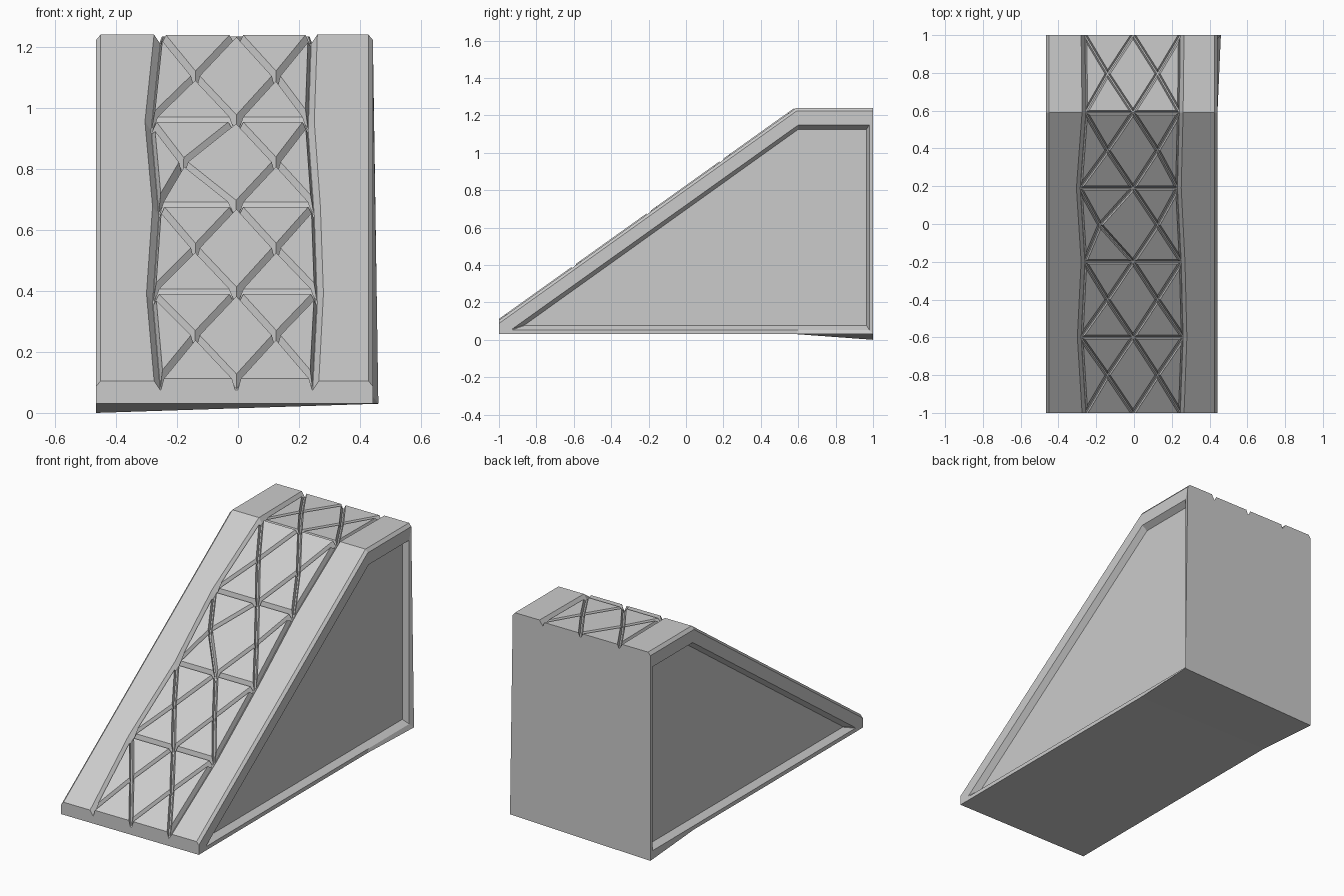
import bpy, bmesh
from mathutils import Vector

if "Cube" in bpy.data.objects:
    bpy.data.objects.remove(bpy.data.objects["Cube"])

STATIONS = [-1, -0.6, -0.2, 0.19, 0.59, 1]
LEFT = [-0.275, -0.30, -0.28, -0.305, -0.275, -0.28]     # wavy channel edges
RIGHT = [0.265, 0.28, 0.27, 0.25, 0.26, 0.265]
FLOOR = 0.03


def height(y):
    """Height of the rail top: slope, then flat platform."""
    return min(1.24, 0.105 + (y + 1) * 1.135 / 1.59)


def finish(bm, name):
    bmesh.ops.remove_doubles(bm, verts=bm.verts, dist=0.0005)
    bmesh.ops.recalc_face_normals(bm, faces=bm.faces)
    mesh = bpy.data.meshes.new(name)
    bm.to_mesh(mesh)
    bm.free()
    bpy.context.collection.objects.link(bpy.data.objects.new(name, mesh))


def bridge(bm, a, b):
    for i in range(len(a)):
        j = (i + 1) % len(a)
        bm.faces.new((a[i], a[j], b[j], b[i]))


# Ramp body: cross-sections with a sunken channel, swept front to back
bm = bmesh.new()
tops, bottoms = [], []
for y, l, r in zip(STATIONS, LEFT, RIGHT):
    section = [(-0.465, 0.018), (-0.45, 0), (l, 0), (l + 0.02, FLOOR),
               (r - 0.02, FLOOR), (r, 0), (0.427, 0), (0.442, 0.018)]
    tops.append([bm.verts.new((x, y, height(y) - d)) for x, d in section])
    last = y == 1
    bottoms.append([bm.verts.new((-0.465, y, 0 if last else 0.03)),
                    bm.verts.new((0.46 if last else 0.442, y, 0.03))])
for rows in (tops, bottoms):
    for a, b in zip(rows, rows[1:]):
        for i in range(len(a) - 1):
            bm.faces.new((a[i], a[i + 1], b[i + 1], b[i]))
for k in (0, -1):
    bm.faces.new(tops[k] + bottoms[k][::-1])


# Recessed side panels with a sloped rim
def panel_ring(x, y0, y1, z0, z1):
    ys = [y0] + STATIONS[1:-2] + [0.6, y1]
    low = [bm.verts.new((x, y, z0)) for y in ys]
    high = [bm.verts.new((x, y, z0 + 0.004 + (z1 - z0 - 0.004)
                          * min(1, (y - y0) / (0.6 - y0)))) for y in ys]
    return low + high[::-1]


for k, x, s in ((0, -0.465, 1), (-1, 0.442, -1)):
    outline = [b[k] for b in bottoms] + [t[k] for t in tops][::-1]
    rim = panel_ring(x, -0.93, 0.98, 0.053, 1.148)
    inner = panel_ring(x + s * 0.035, -0.86, 0.965, 0.077, 1.125)
    bridge(bm, outline, rim)
    bridge(bm, rim, inner)
    bm.faces.new(inner)
finish(bm, "ramp_body")


# Shrink a convex polygon; edges lying on the ramp's ends stay put
def shrink(poly, amount):
    c = sum(poly, Vector((0, 0))) / len(poly)
    lines = []
    for p, q in zip(poly, poly[1:] + poly[:1]):
        n = Vector((p.y - q.y, q.x - p.x)).normalized()
        if n.dot(c - p) < 0:
            n = -n
        on_end = abs(p.y) == 1 and p.y == q.y
        lines.append((n, n.dot(p) + (0 if on_end else amount)))
    out = []
    for i in range(len(poly)):
        (a, d), (b, e) = lines[i - 1], lines[i]
        det = a.x * b.y - a.y * b.x
        out.append(Vector(((d * b.y - e * a.y) / det, (a.x * e - b.x * d) / det)))
    return out


# Raised triangle and diamond tiles in the channel
bm = bmesh.new()


def tile(poly, rise):
    low, high = [[bm.verts.new((p.x, p.y, height(p.y) - d)) for p in shrink(poly, a)]
                 for a, d in ((0.003, FLOOR + 0.002), (0.012, -rise))]
    bridge(bm, low, high)
    bm.faces.new(high)
    bm.faces.new(low[::-1])


for i in range(5):
    y0, y1 = STATIONS[i], STATIONS[i + 1]
    ym = (y0 + y1) / 2
    rise = -0.007 if i == 4 else 0.007
    a0, a1 = [Vector((LEFT[k] + 0.018, STATIONS[k])) for k in (i, i + 1)]
    b0, b1 = Vector((-0.005, y0)), Vector((-0.005, y1))
    c0, c1 = [Vector((RIGHT[k] - 0.018, STATIONS[k])) for k in (i, i + 1)]
    m = Vector((-0.18 if i == 2 else -0.14, ym))
    n = Vector((0.125, ym))
    for poly in ([a0, b0, m], [a1, m, b1], [a0, m, a1], [b0, n, b1, m],
                 [b0, c0, n], [b1, n, c1], [c0, c1, n]):
        tile(poly, rise)
finish(bm, "channel_tiles")
